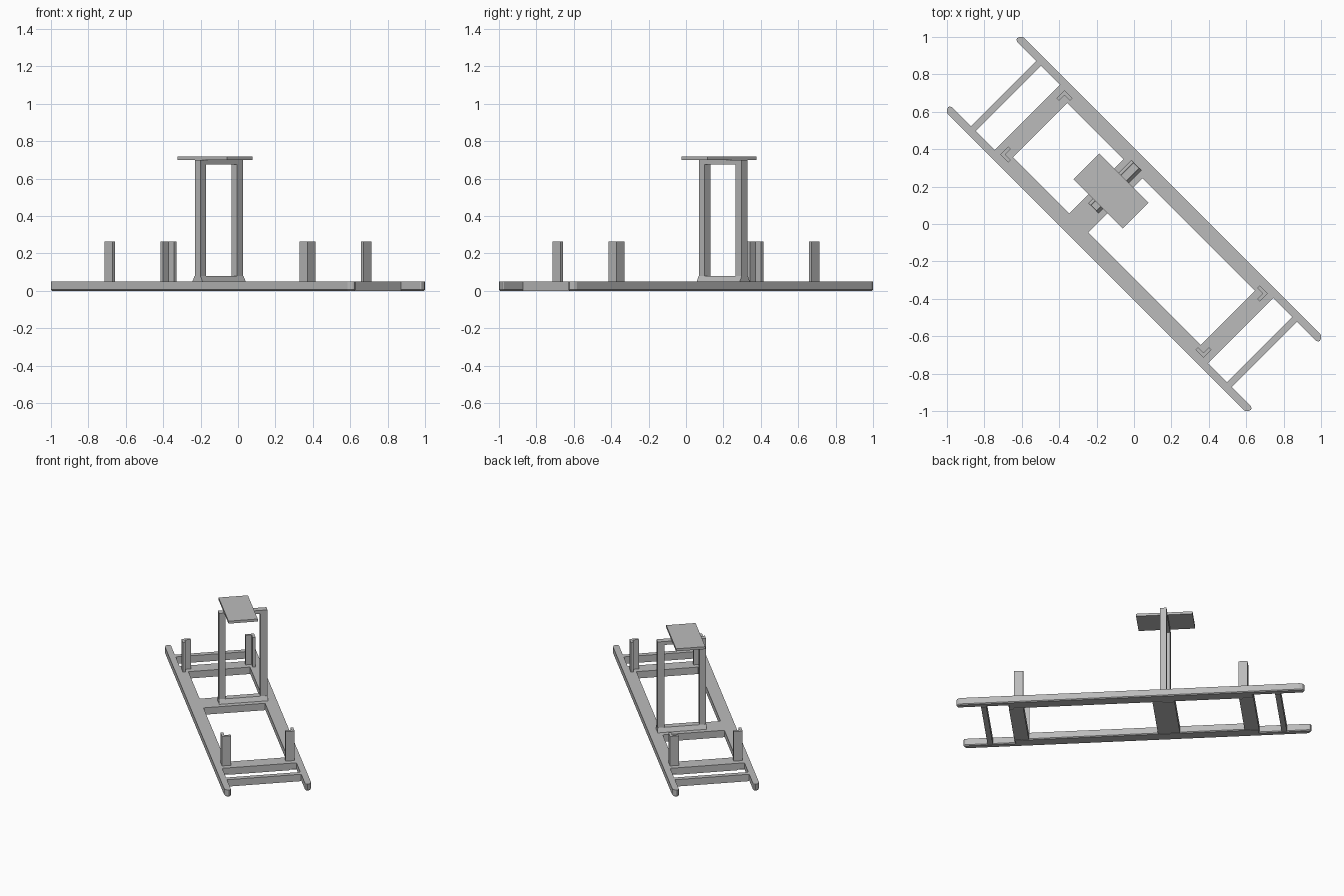
import bpy, bmesh, math
from mathutils import Matrix

if "Cube" in bpy.data.objects:
    bpy.data.objects.remove(bpy.data.objects["Cube"])

# Everything is laid out along u (length) and v (width), then turned 45 degrees.
TURN = Matrix.Rotation(math.radians(-45), 4, 'Z')
grey = bpy.data.materials.new("steel_grey")
grey.diffuse_color = (0.5, 0.5, 0.5, 1)
grey.use_nodes = True
grey.node_tree.nodes["Principled BSDF"].inputs["Base Color"].default_value = grey.diffuse_color


def prism(name, outline, z0, z1, bottom_bevel=0.0):
    """Extrude a (u, v) outline from z0 to z1."""
    bm = bmesh.new()
    face = bm.faces.new([bm.verts.new((u, v, z0)) for u, v in outline])
    top = bmesh.ops.extrude_face_region(bm, geom=[face])['geom']
    for vert in [g for g in top if isinstance(g, bmesh.types.BMVert)]:
        vert.co.z = z1
    bmesh.ops.recalc_face_normals(bm, faces=bm.faces)
    if bottom_bevel:
        edges = [e for e in bm.edges if all(abs(w.co.z - z0) < 1e-5 for w in e.verts)]
        bmesh.ops.bevel(bm, geom=edges, offset=bottom_bevel, segments=1, affect='EDGES')
    return finish(name, bm)


def finish(name, bm):
    bm.transform(TURN)
    mesh = bpy.data.meshes.new(name)
    bm.to_mesh(mesh)
    bm.free()
    mesh.materials.append(grey)
    obj = bpy.data.objects.new(name, mesh)
    bpy.context.collection.objects.link(obj)
    return obj


def box(name, u0, u1, v0, v1, z0, z1):
    return prism(name, [(u0, v0), (u1, v0), (u1, v1), (u0, v1)], z0, z1)


# Side rails: wide in the middle, narrow with rounded tips at both ends
half = [(0.805, 0.205), (0.805, 0.247), (1.13, 0.247), (1.14, 0.252),
        (1.144, 0.262), (1.139, 0.275), (1.13, 0.284), (1.115, 0.289)]
rail = half + [(-u, v) for u, v in reversed(half)]
for side, label in ((1, "back"), (-1, "front")):
    prism(label + "_side_rail", [(u, side * v) for u, v in rail], 0, 0.05, 0.006)

# Cross members between the rails
for s, label in ((-1, "left"), (1, "right")):
    a, b = sorted((s * 0.95, s * 0.985))
    box(label + "_end_bar", a, b, -0.247, 0.247, 0, 0.05)
    a, b = sorted((s * 0.71, s * 0.805))
    box(label + "_cross_beam", a, b, -0.205, 0.205, 0, 0.05)
box("tower_cross_beam", -0.285, -0.14, -0.205, 0.205, 0, 0.05)

# Angle-section corner posts opening towards the middle
angle = [(0.768, 0.242), (0.768, 0.182), (0.749, 0.182),
         (0.749, 0.223), (0.708, 0.223), (0.708, 0.242)]
for su in (-1, 1):
    for sv in (-1, 1):
        prism("corner_post", [(su * u, sv * v) for u, v in angle], 0.05, 0.263)

# Tower: flared foot bar, two uprights, top bar and platform
foot = box("tower_foot_bar", -0.25, -0.175, -0.094, 0.232, 0.05, 0.08)
inverse = TURN.inverted()
for vert in foot.data.vertices:
    if vert.co.z > 0.07:
        p = inverse @ vert.co
        p.x = -0.2125 + (p.x + 0.2125) * 0.6
        vert.co = TURN @ p
box("front_upright", -0.234, -0.191, -0.092, -0.05, 0.055, 0.70)
box("back_upright", -0.234, -0.191, 0.183, 0.23, 0.055, 0.70)
box("tower_top_bar", -0.234, -0.191, -0.05, 0.183, 0.675, 0.70)
box("platform", -0.397, -0.025, -0.059, 0.136, 0.70, 0.718)
